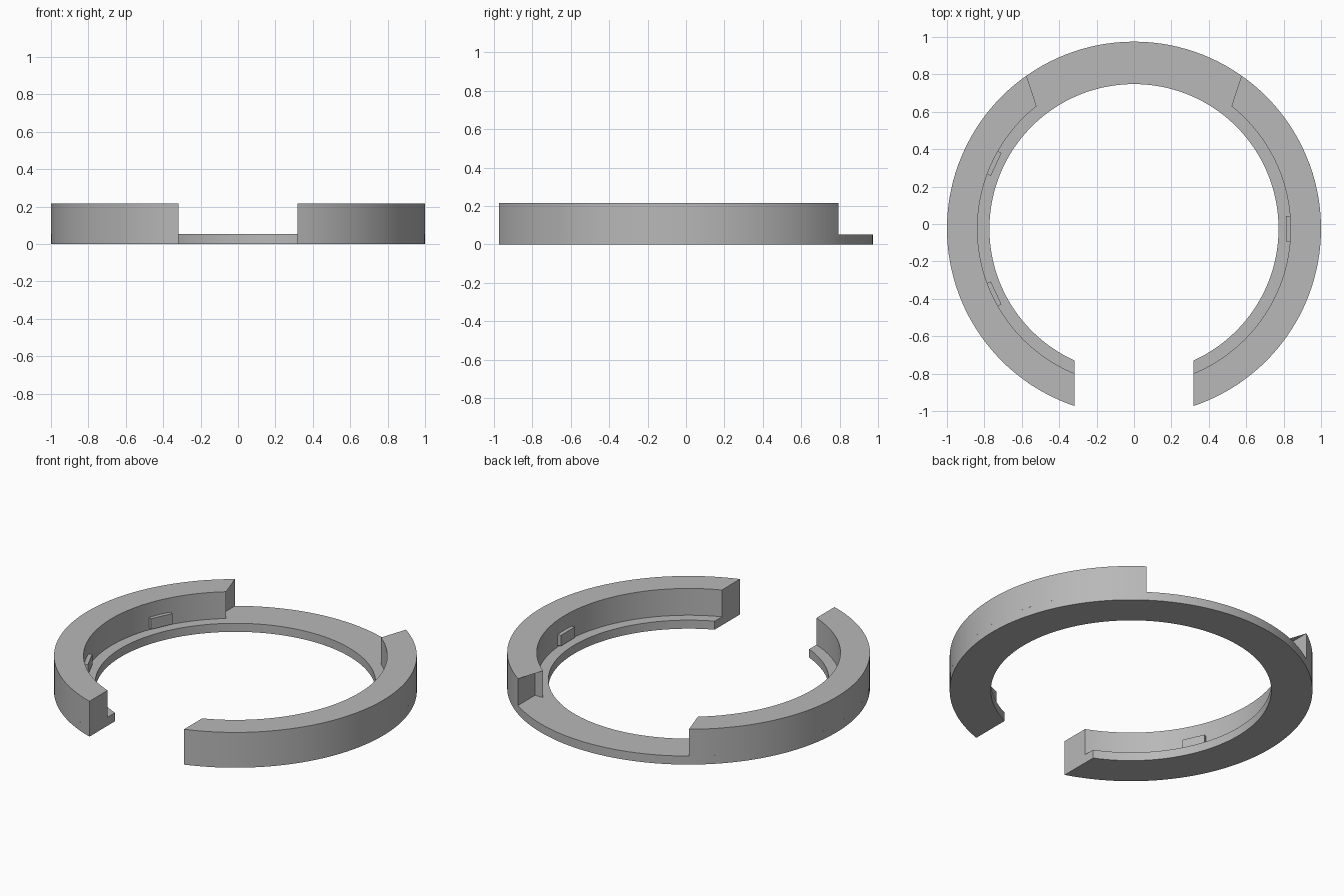
import bpy
import bmesh
from math import sin, cos, asin, acos, pi, radians
from mathutils import Matrix, Vector

if "Cube" in bpy.data.objects:
    bpy.data.objects.remove(bpy.data.objects["Cube"])

# Main dimensions
CENTRE_Y = -0.025
OUTER, WALL_INNER, BASE_INNER = 1.0, 0.837, 0.773
BASE_H, TOP_H = 0.052, 0.215
GAP = 0.318                       # half width of the front opening
NOTCH_X, NOTCH_Y = 0.575, 0.655   # rear cut, measured from the ring centre

grey = bpy.data.materials.new("plain grey")
grey.use_nodes = True
grey.diffuse_color = (0.48, 0.48, 0.48, 1)
grey.node_tree.nodes["Principled BSDF"].inputs["Base Color"].default_value = (0.48, 0.48, 0.48, 1)


def arc(radius, start, end, steps):
    angles = [start + (end - start) * i / steps for i in range(steps + 1)]
    return [(radius * cos(a), radius * sin(a)) for a in angles]


def front_angle(radius):
    """Angle at which a circle meets the +x side of the front opening."""
    return asin(GAP / radius) - pi / 2


def finish(bm, name):
    bmesh.ops.recalc_face_normals(bm, faces=bm.faces)
    mesh = bpy.data.meshes.new(name)
    bm.to_mesh(mesh)
    bm.free()
    mesh.materials.append(grey)
    obj = bpy.data.objects.new(name, mesh)
    bpy.context.collection.objects.link(obj)
    obj.location.y = CENTRE_Y
    bpy.ops.object.select_all(action='DESELECT')
    bpy.context.view_layer.objects.active = obj
    obj.select_set(True)
    bpy.ops.object.shade_smooth_by_angle(angle=radians(30))
    return obj


def band(name, outer, inner, low, high, corner=None, side=1):
    """Solid strip between two paths, with an optional corner at its end."""
    bm = bmesh.new()
    out = [bm.verts.new((side * x, y, low)) for x, y in outer]
    inn = [bm.verts.new((side * x, y, low)) for x, y in inner]
    for i in range(len(out) - 1):
        bm.faces.new((out[i], out[i + 1], inn[i + 1], inn[i]))
    if corner:
        tip = bm.verts.new((side * corner[0], corner[1], low))
        bm.faces.new((out[-1], tip, inn[-1]))
    ext = bmesh.ops.extrude_face_region(bm, geom=bm.faces[:], use_keep_orig=True)
    top = [v for v in ext["geom"] if isinstance(v, bmesh.types.BMVert)]
    bmesh.ops.translate(bm, verts=top, vec=(0, 0, high - low))
    return finish(bm, name)


# Thin open ring forming the floor and ledge
paths = [arc(r, front_angle(r), pi - front_angle(r), 120) for r in (OUTER, BASE_INNER)]
band("base_ring", paths[0], paths[1], 0, BASE_H)

# Tall walls on both sides, cut square at the rear
wall_out = arc(OUTER, front_angle(OUTER), acos(NOTCH_X), 52)
wall_in = arc(WALL_INNER, front_angle(WALL_INNER), asin(NOTCH_Y / WALL_INNER), 52)
for name, side in (("left_wall", 1), ("right_wall", -1)):
    band(name, wall_out, wall_in, BASE_H, TOP_H, (NOTCH_X, NOTCH_Y), side)

# Small retaining tabs on the inside of the walls
for number, degrees in enumerate((0, 155, 205), 1):
    bm = bmesh.new()
    bmesh.ops.create_cube(bm, size=1)
    place = (Matrix.Rotation(radians(degrees), 4, 'Z')
             @ Matrix.Translation(Vector((0.826, 0, 0.095)))
             @ Matrix.Diagonal((0.026, 0.135, 0.065, 1)))
    bm.transform(place)
    finish(bm, "retaining_tab_%d" % number)
